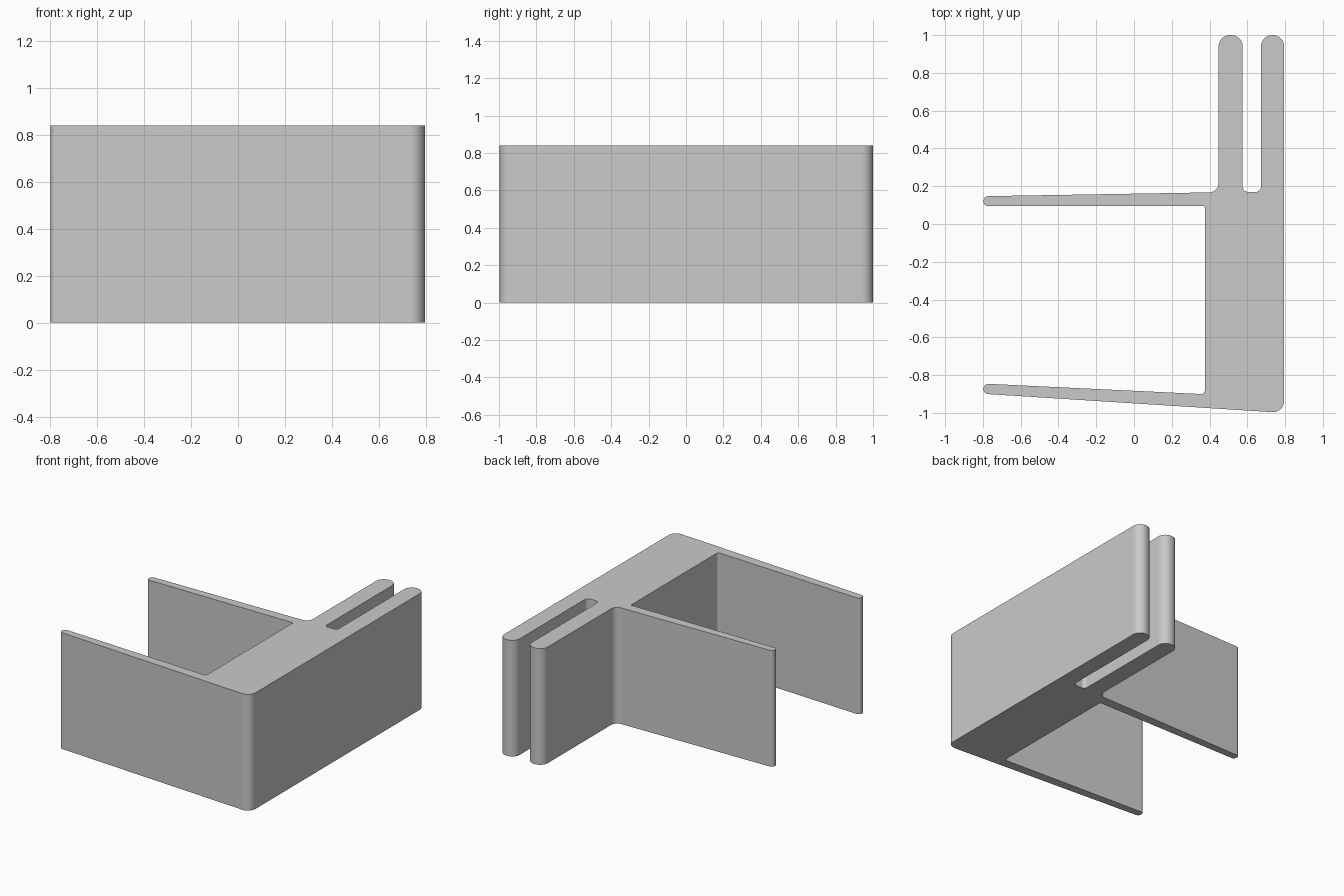
import bpy, bmesh, math
from mathutils import Vector

cube = bpy.data.objects.get("Cube")
if cube:
    bpy.data.objects.remove(cube, do_unlink=True)

HEIGHT = 0.84

# One plain light grey plastic
grey = bpy.data.materials.new("grey_plastic")
grey.use_nodes = True
colour = (0.59, 0.59, 0.59, 1)
grey.diffuse_color = colour
grey.node_tree.nodes["Principled BSDF"].inputs["Base Color"].default_value = colour


def fillet(prev, corner, nxt, radius, steps=10):
    """Points of a tangent arc that rounds one corner of the outline."""
    a, b = (prev - corner).normalized(), (nxt - corner).normalized()
    half = a.angle(b) / 2
    reach = radius / math.tan(half)
    centre = corner + (a + b).normalized() * radius / math.sin(half)
    start = (corner + a * reach - centre).normalized()
    end = (corner + b * reach - centre).normalized()
    return [centre + start.slerp(end, i / steps) * radius for i in range(steps + 1)]


def extruded_outline(name, corners, height):
    """Round every corner (x, y, radius) and extrude the outline upward."""
    pts = [Vector((x, y)) for x, y, r in corners]
    outline = []
    for i, (x, y, r) in enumerate(corners):
        outline += fillet(pts[i - 1], pts[i], pts[(i + 1) % len(pts)], r)
    bm = bmesh.new()
    base = bm.faces.new([bm.verts.new((p.x, p.y, 0)) for p in outline])
    top = bmesh.ops.extrude_face_region(bm, geom=[base], use_keep_orig=True)
    moved = [v for v in top["geom"] if isinstance(v, bmesh.types.BMVert)]
    bmesh.ops.translate(bm, verts=moved, vec=(0, 0, height))
    bmesh.ops.recalc_face_normals(bm, faces=bm.faces[:])
    mesh = bpy.data.meshes.new(name)
    bm.to_mesh(mesh)
    bm.free()
    mesh.materials.append(grey)
    obj = bpy.data.objects.new(name, mesh)
    bpy.context.collection.objects.link(obj)
    bpy.context.view_layer.objects.active = obj
    obj.select_set(True)
    bpy.ops.object.shade_smooth_by_angle(angle=math.radians(30))
    weighted = obj.modifiers.new("flat_walls", 'WEIGHTED_NORMAL')
    weighted.keep_sharp = True


outline = [
    # outer wall and outer prong
    (0.795, -1.0, 0.06), (0.795, 1.0, 0.06), (0.672, 1.0, 0.06),
    # slot between the prongs
    (0.672, 0.17, 0.028), (0.575, 0.17, 0.028),
    # inner prong
    (0.575, 1.0, 0.06), (0.448, 1.0, 0.06), (0.448, 0.168, 0.05),
    # back arm, tapering to its tip
    (-0.797, 0.147, 0.025), (-0.797, 0.095, 0.025), (0.375, 0.095, 0.01),
    # front arm
    (0.375, -0.901, 0.02), (-0.797, -0.845, 0.025), (-0.797, -0.899, 0.025),
]
extruded_outline("clip_bracket", outline, HEIGHT)
